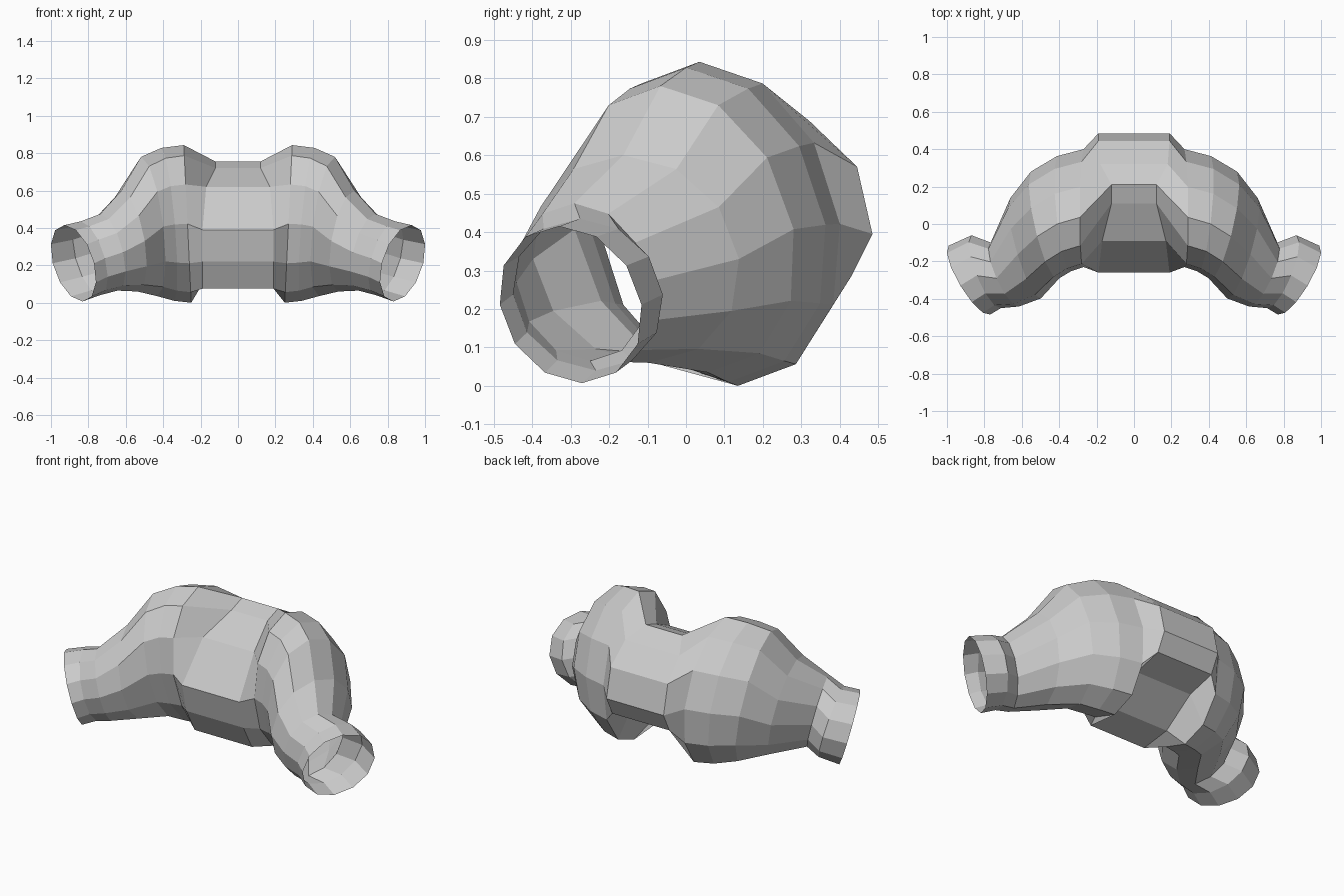
import bpy, bmesh
from math import sin, cos, pi, radians
from mathutils import Vector

if "Cube" in bpy.data.objects:
    bpy.data.objects.remove(bpy.data.objects["Cube"])

SIDES = 12


def ring(cx, cy, yaw, half_w, z0, z1, lean, skew=0.0):
    """Tilted elliptical section; yaw turns it forward, lean tips the top outward."""
    a = radians(yaw)
    across = Vector((sin(a), cos(a), 0))
    outward = Vector((cos(a), -sin(a), 0))
    pts = []
    for i in range(SIDES):
        t = 2 * pi * i / SIDES
        p = Vector((cx, cy, (z0 + z1) / 2)) + across * half_w * cos(t)
        p += outward * lean * sin(t)
        p += Vector((0, skew, (z1 - z0) / 2)) * sin(t)
        pts.append(p)
    return pts


# middle section profile (y, z), starting at the back and going over the top
centre = [(.485, .395), (.445, .57), (.32, .69), (.21, .755), (.11, .72), (-.09, .62),
          (-.26, .39), (-.22, .22), (-.14, .075), (.05, .10), (.25, .24), (.43, .285)]
centre_x = [.19, .19, .18, .12, .12, .17, .19, .19, .19, .19, .19, .19]
mid = [Vector((x, y, z)) for x, (y, z) in zip(centre_x, centre)]

# half of the tube: middle, bulge, narrowing sleeve, cuff
half = [mid,
        ring(.27, .085, 0, .315, .0, .843, .02, -.05),
        ring(.375, .055, 7, .31, .01, .828, .035, -.05),
        ring(.475, -.005, 15, .295, .035, .78, .045, -.05),
        ring(.58, -.13, 17, .28, .06, .60, .045, -.02),
        ring(.69, -.27, 24, .187, .065, .475, .05),
        ring(.79, -.255, 22, .21, .04, .435, .055),
        ring(.88, -.30, 31, .215, .007, .415, .057)]
mirrored = [[Vector((-p.x, p.y, p.z)) for p in r] for r in reversed(half)]

# loft one open tube through all the sections
bm = bmesh.new()
loops = [[bm.verts.new(p) for p in r] for r in mirrored + half]
for a, b in zip(loops, loops[1:]):
    for i in range(SIDES):
        j = (i + 1) % SIDES
        bm.faces.new((a[i], a[j], b[j], b[i]))
bmesh.ops.recalc_face_normals(bm, faces=bm.faces)
mesh = bpy.data.meshes.new("sleeve_tube")
bm.to_mesh(mesh)
bm.free()
bpy.context.collection.objects.link(bpy.data.objects.new("sleeve_tube", mesh))
